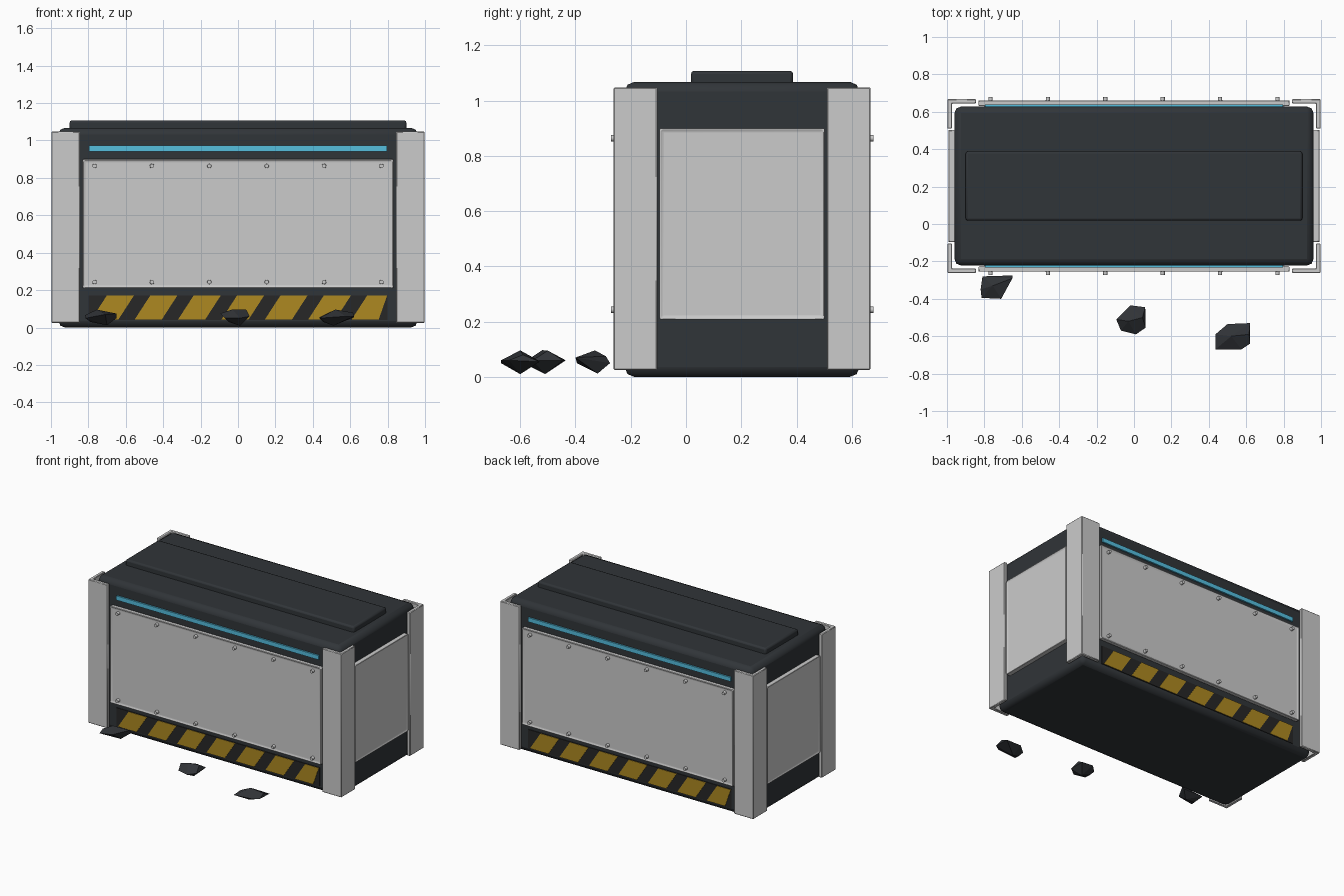
import bpy, bmesh, math
from mathutils import Vector, Matrix

if "Cube" in bpy.data.objects:
    bpy.data.objects.remove(bpy.data.objects["Cube"])

CY = 0.203          # crate centre in y
HX, HY = 0.96, 0.425  # half size of the body


def material(name, rgb):
    m = bpy.data.materials.new(name)
    m.diffuse_color = (*rgb, 1)
    m.use_nodes = True
    m.node_tree.nodes["Principled BSDF"].inputs["Base Color"].default_value = m.diffuse_color
    return m


DARK = material("dark_metal", (0.03, 0.035, 0.04))
BLACK = material("black_paint", (0.02, 0.02, 0.02))
ROCK = material("rock", (0.03, 0.033, 0.038))
CYAN = material("cyan_light", (0.09, 0.52, 0.74))
YELLOW = material("yellow_paint", (0.42, 0.25, 0.015))


def finish(name, bm, mat=None, bevel=0, segs=2, smooth=True):
    bmesh.ops.recalc_face_normals(bm, faces=bm.faces)
    me = bpy.data.meshes.new(name)
    bm.to_mesh(me)
    bm.free()
    ob = bpy.data.objects.new(name, me)
    bpy.context.collection.objects.link(ob)
    if mat:
        me.materials.append(mat)
    if bevel:
        b = ob.modifiers.new("Bevel", "BEVEL")
        b.width, b.segments, b.limit_method = bevel, segs, "ANGLE"
    if smooth:
        bpy.ops.object.select_all(action="DESELECT")
        ob.select_set(True)
        bpy.context.view_layer.objects.active = ob
        bpy.ops.object.shade_smooth_by_angle(angle=math.radians(35))
    return ob


def box_bm(lo, hi):
    bm = bmesh.new()
    lo, hi = Vector(lo), Vector(hi)
    bmesh.ops.create_cube(bm, size=1, matrix=Matrix.Translation((lo + hi) / 2)
                          @ Matrix.Diagonal((*(hi - lo), 1)))
    return bm


def prism(bm, points, direction):
    f = bm.faces.new([bm.verts.new(p) for p in points])
    ext = bmesh.ops.extrude_face_region(bm, geom=[f])["geom"]
    bmesh.ops.translate(bm, vec=direction,
                        verts=[v for v in ext if isinstance(v, bmesh.types.BMVert)])


def panel_bm(lo, hi, normal, rim):
    """Plate with a raised rim around its outward face."""
    bm = box_bm(lo, hi)
    bm.normal_update()
    face = max(bm.faces, key=lambda f: f.normal.dot(Vector(normal)))
    bmesh.ops.inset_region(bm, faces=[face], thickness=rim)
    bmesh.ops.translate(bm, vec=Vector(normal) * -0.008, verts=face.verts)
    return bm


def place(ob, turned):
    """Local crate axes to world; turned parts go on the opposite side."""
    ob.location.y = CY
    if turned:
        ob.rotation_euler.z = math.pi
    return ob


# Body and lid plate
place(finish("crate_body", box_bm((-HX, -HY, 0), (HX, HY, 1.068)), DARK, 0.035), False)
place(finish("lid_plate", box_bm((-0.9, -0.185, 1.05), (0.9, 0.185, 1.108)), DARK, 0.012), False)

# Corner posts: L-shaped angle irons
for sx, xn in ((-1, "left"), (1, "right")):
    for sy, yn in ((-1, "front"), (1, "back")):
        ax, ay, t = 0.998, 0.465, 0.025
        prof = [(ax, ay), (0.845, ay), (0.845, ay - t), (ax - t, ay - t),
                (ax - t, ay - 0.158), (ax, ay - 0.158)]
        bm = bmesh.new()
        prism(bm, [(sx * x, sy * y, 0.025) for x, y in prof], (0, 0, 1.023))
        place(finish(f"corner_post_{yn}_{xn}", bm, None, 0.004, 1), False)

for turned, face, side in ((False, "front", "right"), (True, "back", "left")):
    # Long and short panels
    bm = panel_bm((-0.831, -0.461, 0.21), (0.831, -HY - 0.003, 0.9), (0, -1, 0), 0.016)
    place(finish(f"{face}_panel", bm, None, 0.006), turned)
    bm = panel_bm((HX - 0.003, -0.299, 0.208), (0.995, 0.299, 0.9), (1, 0, 0), 0.014)
    place(finish(f"{side}_panel", bm, None, 0.006), turned)

    # Rivets
    bm = bmesh.new()
    for i in range(6):
        for z in (0.243, 0.864):
            m = Matrix.Translation((-0.767 + i * 0.3068, -0.463, z)) @ Matrix.Rotation(math.pi / 2, 4, "X")
            bmesh.ops.create_cone(bm, cap_ends=True, segments=12, radius1=0.012,
                                  radius2=0.011, depth=0.024, matrix=m)
    place(finish(f"{face}_rivets", bm), turned)

    # Light strip
    bm = box_bm((-0.797, -0.436, 0.942), (0.797, -HY + 0.01, 0.972))
    place(finish(f"{face}_light_strip", bm, CYAN), turned)

    # Hazard band with slanted stripes
    bm = box_bm((-0.8, -0.43, 0.04), (0.8, -HY + 0.01, 0.172))
    place(finish(f"{face}_hazard_band", bm, BLACK), turned)
    bm = bmesh.new()
    for i in range(7):
        x = -0.785 + i * 0.232
        pts = [(x, 0.042), (x + 0.145, 0.042), (x + 0.228, 0.17), (x + 0.083, 0.17)]
        prism(bm, [(min(px, 0.797), -0.427, z) for px, z in pts], (0, -0.006, 0))
    place(finish(f"{face}_hazard_stripes", bm, YELLOW, smooth=False), turned)

# Loose rocks: convex hulls of a few points
rocks = [
    [(-.82, -.35, .065), (-.81, -.28, .055), (-.65, -.275, .05), (-.71, -.4, .07), (-.815, -.395, .05),
     (-.755, -.33, .096), (-.65, -.29, .075), (-.7, -.32, .012), (-.79, -.34, .03)],
    [(-.095, -.51, .075), (-.02, -.435, .06), (.06, -.445, .06), (.062, -.555, .06), (.01, -.59, .05),
     (-.07, -.57, .05), (-.03, -.52, .097), (.045, -.5, .095), (.01, -.51, .01), (-.05, -.5, .03)],
    [(.435, -.59, .055), (.5, -.535, .06), (.62, -.53, .055), (.62, -.64, .06), (.575, -.67, .06),
     (.435, -.67, .05), (.52, -.6, .096), (.615, -.59, .08), (.51, -.6, .01), (.455, -.61, .03)],
]
for i, pts in enumerate(rocks):
    bm = bmesh.new()
    for p in pts:
        bm.verts.new(p)
    bmesh.ops.convex_hull(bm, input=bm.verts)
    bmesh.ops.delete(bm, geom=[v for v in bm.verts if not v.link_faces], context="VERTS")
    finish(f"rock_{i + 1}", bm, ROCK, smooth=False)
